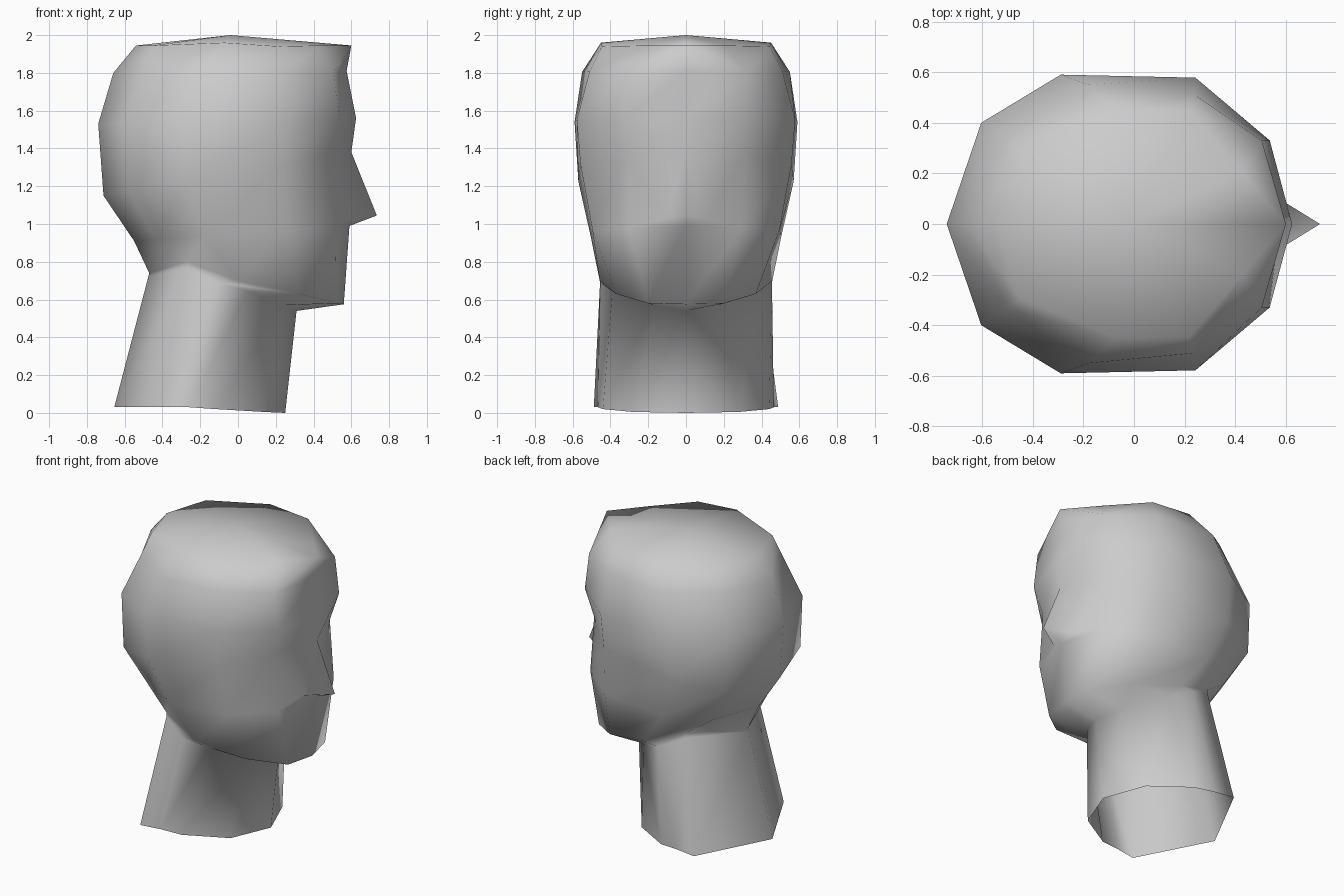
import bpy, bmesh

if "Cube" in bpy.data.objects:
    bpy.data.objects.remove(bpy.data.objects["Cube"])

# fraction of ring length at which each half-ring column sits (back -> front)
T = (0, .10, .33, .72, .935, 1)

# rings, top to bottom: back x, front x, half width, back-corner y, front-corner y, back z, front z
RINGS = [
    (-.54, .60, .45, .31, .20, 1.945, 1.945),   # crown
    (-.66, .575, .55, .37, .33, 1.80, 1.81),    # upper skull
    (-.74, .625, .59, .40, .33, 1.53, 1.56),    # brow
    (-.712, .60, .57, .41, .31, 1.15, 1.38),    # eyes and back of skull
    (-.55, .59, .505, .34, .30, .91, .99),      # mouth
    (-.47, .56, .455, .25, .21, .74, .575),     # jaw
    (-.475, .31, .45, .21, .22, .72, .54),      # top of neck
    (-.655, .25, .49, .24, .29, .03, 0),        # base of neck
]

# columns that leave the regular ring shape: (ring, column) -> position
ADJUST = {
    # crown outline
    (0, 1): (-.45, .295, 1.945), (0, 2): (-.07, .45, 1.96),
    (0, 3): (.22, .445, 1.94), (0, 4): (.43, .20, 1.945),
    # temples and eye sockets
    (1, 1): (-.50, .335, 1.80), (1, 2): (-.18, .55, 1.805),
    (1, 3): (.24, .51, 1.81), (1, 4): (.505, .33, 1.80), (3, 4): (.48, .31, 1.37),
    # nape, jaw line and chin
    (5, 1): (-.27, .39, .80), (5, 2): (0, .457, .70),
    (5, 3): (.32, .37, .63), (5, 4): (.52, .20, .58),
    # top of neck
    (6, 1): (-.27, .39, .77), (6, 2): (-.10, .455, .69),
    (6, 3): (.05, .39, .645), (6, 4): (.24, .17, .57),
    # base of neck
    (7, 1): (-.40, .488, .03), (7, 2): (-.26, .465, .03),
    (7, 3): (-.117, .44, .02), (7, 4): (.14, .28, .005),
}


def ring_points(k, xb, xf, w, yb, yf, zb, zf):
    ys = (0, yb, w, w * .98, yf, 0)
    half = [ADJUST.get((k, c), (xb + (xf - xb) * t, y, zb + (zf - zb) * t))
            for c, (t, y) in enumerate(zip(T, ys))]
    return half + [(x, -y, z) for x, y, z in half[-2:0:-1]]


# head and neck: skin the rings, leaving room for the forehead and nose
bm = bmesh.new()
rings = [[bm.verts.new(p) for p in ring_points(k, *r)] for k, r in enumerate(RINGS)]
n = len(rings[0])
for k in range(len(rings) - 1):
    a, b = rings[k], rings[k + 1]
    for i in range(n):
        if k in (0, 3) and i in (4, 5):
            continue
        j = (i + 1) % n
        bm.faces.new((a[i], a[j], b[j], b[i]))

# forehead: folds run from the hairline peak down to the temples
for i in (4, 6):
    bm.faces.new((rings[0][i], rings[0][5], rings[1][i]))
    bm.faces.new((rings[0][5], rings[1][5], rings[1][i]))

# crown cap (the neck stays open below)
apex = bm.verts.new((-.04, 0, 2))
for i in range(n):
    bm.faces.new((apex, rings[0][(i + 1) % n], rings[0][i]))

# nose and the cheeks beside it
tip = bm.verts.new((.735, 0, 1.045))
top, base = rings[3][5], rings[4][5]
for i, s in ((4, 1), (6, -1)):
    wing = bm.verts.new((.565, s * .105, 1.03))
    eye, mouth = rings[3][i], rings[4][i]
    for f in ((eye, top, wing), (eye, wing, mouth), (wing, base, mouth),
              (top, tip, wing), (tip, base, wing)):
        bm.faces.new(f)

bmesh.ops.recalc_face_normals(bm, faces=bm.faces)
for f in bm.faces:
    f.smooth = True
mesh = bpy.data.meshes.new("head")
bm.to_mesh(mesh)
bm.free()
bpy.context.collection.objects.link(bpy.data.objects.new("head", mesh))
